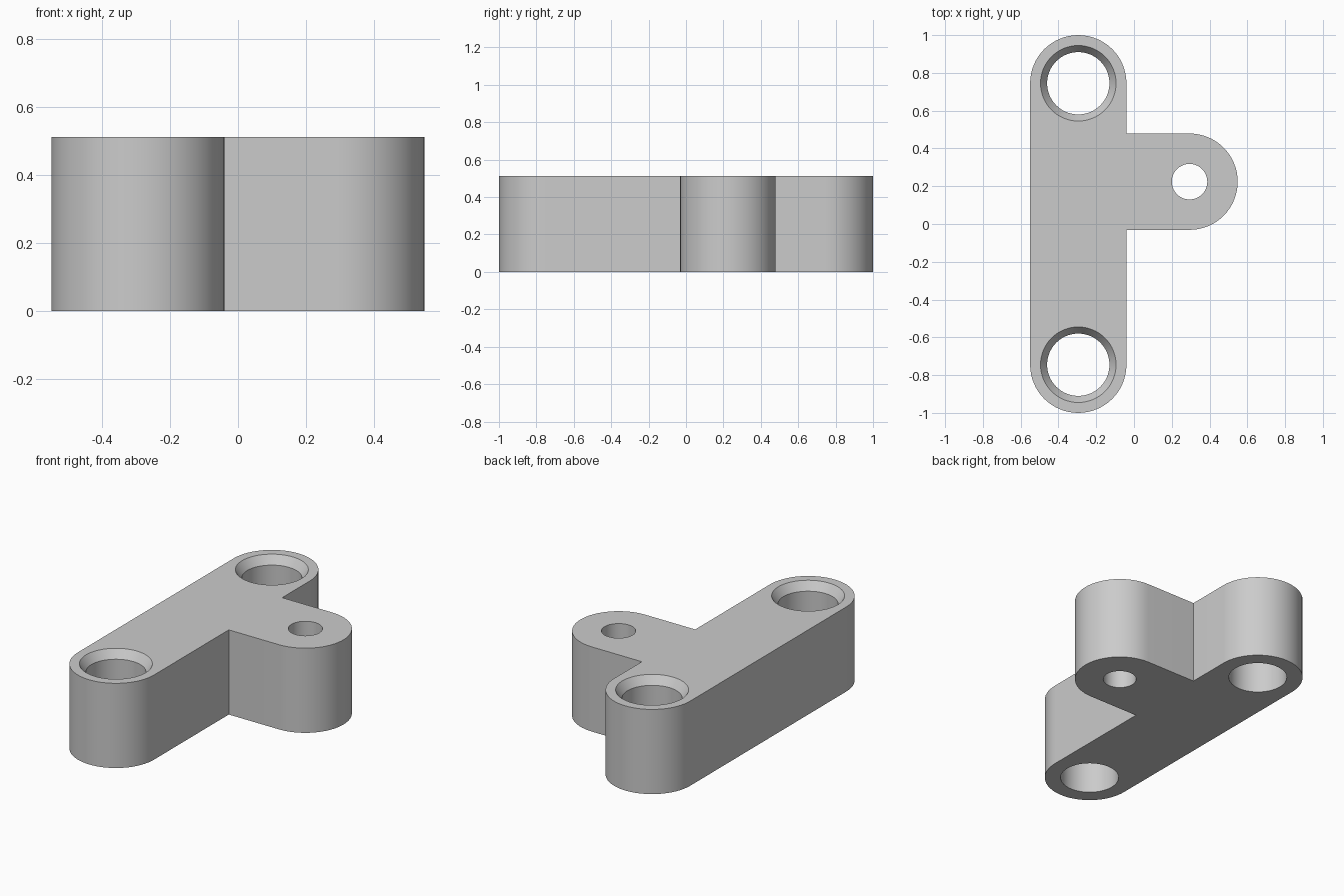
import bpy, bmesh, math
from math import pi, cos, sin

if "Cube" in bpy.data.objects:
    bpy.data.objects.remove(bpy.data.objects["Cube"], do_unlink=True)

HEIGHT = 0.512
RADIUS = 0.255                      # rounding of every end
BAR_X, BAR_Y = -0.295, 0.745        # end centres of the long bar
ARM_X, ARM_Y = 0.294, 0.224         # end centre of the side arm
SEGMENTS = 64

grey = bpy.data.materials.new("light grey")
grey.use_nodes = True
colour = (0.6, 0.6, 0.6, 1)
grey.diffuse_color = colour
grey.node_tree.nodes["Principled BSDF"].inputs["Base Color"].default_value = colour


def make_object(name, bm):
    bmesh.ops.recalc_face_normals(bm, faces=bm.faces)
    mesh = bpy.data.meshes.new(name)
    bm.to_mesh(mesh)
    bm.free()
    mesh.materials.append(grey)
    obj = bpy.data.objects.new(name, mesh)
    bpy.context.collection.objects.link(obj)
    return obj


def arc(cx, cy, start):
    """Half circle, counter-clockwise from the start angle."""
    n = SEGMENTS // 2
    return [(cx + RADIUS * cos(start + pi * i / n),
             cy + RADIUS * sin(start + pi * i / n)) for i in range(n + 1)]


def hole_cutter(name, x, y, profile):
    """Turned cutter from (radius, height) rings."""
    bm = bmesh.new()
    rings = [[bm.verts.new((x + r * cos(2 * pi * i / SEGMENTS),
                            y + r * sin(2 * pi * i / SEGMENTS), z))
              for i in range(SEGMENTS)] for r, z in profile]
    for low, high in zip(rings, rings[1:]):
        for i in range(SEGMENTS):
            j = (i + 1) % SEGMENTS
            bm.faces.new((low[i], low[j], high[j], high[i]))
    bm.faces.new(rings[0])
    bm.faces.new(rings[-1])
    cutter = make_object(name, bm)
    cutter.hide_render = True
    return cutter


# T-shaped body: outline raised to full height
inner_x = BAR_X + RADIUS
outline = (arc(BAR_X, -BAR_Y, pi)
           + [(inner_x, ARM_Y - RADIUS)]
           + arc(ARM_X, ARM_Y, -pi / 2)
           + [(inner_x, ARM_Y + RADIUS)]
           + arc(BAR_X, BAR_Y, 0))
bm = bmesh.new()
base = bm.faces.new([bm.verts.new((x, y, 0)) for x, y in outline])
raised = bmesh.ops.extrude_face_region(bm, geom=[base], use_keep_orig=True)
top = [v for v in raised["geom"] if isinstance(v, bmesh.types.BMVert)]
bmesh.ops.translate(bm, verts=top, vec=(0, 0, HEIGHT))
body = make_object("bracket_body", bm)

# Countersunk bar holes and the plain arm hole
bore, rim, depth, over = 0.165, 0.2, 0.05, 0.1
countersunk = [(bore, -over), (bore, HEIGHT - depth), (rim, HEIGHT), (rim, HEIGHT + over)]
plain = [(0.094, -over), (0.094, HEIGHT + over)]
cutters = [hole_cutter("front_hole_cutter", BAR_X, -BAR_Y, countersunk),
           hole_cutter("back_hole_cutter", BAR_X, BAR_Y, countersunk),
           hole_cutter("arm_hole_cutter", ARM_X, ARM_Y, plain)]

bpy.ops.object.select_all(action='DESELECT')
body.select_set(True)
bpy.context.view_layer.objects.active = body
for cutter in cutters:
    mod = body.modifiers.new(cutter.name, 'BOOLEAN')
    mod.operation = 'DIFFERENCE'
    mod.solver = 'EXACT'
    mod.object = cutter
    bpy.ops.object.modifier_apply(modifier=mod.name)
    bpy.data.objects.remove(cutter, do_unlink=True)

# Smooth round walls with crisp edges
bpy.ops.object.shade_smooth_by_angle(angle=math.radians(20))
